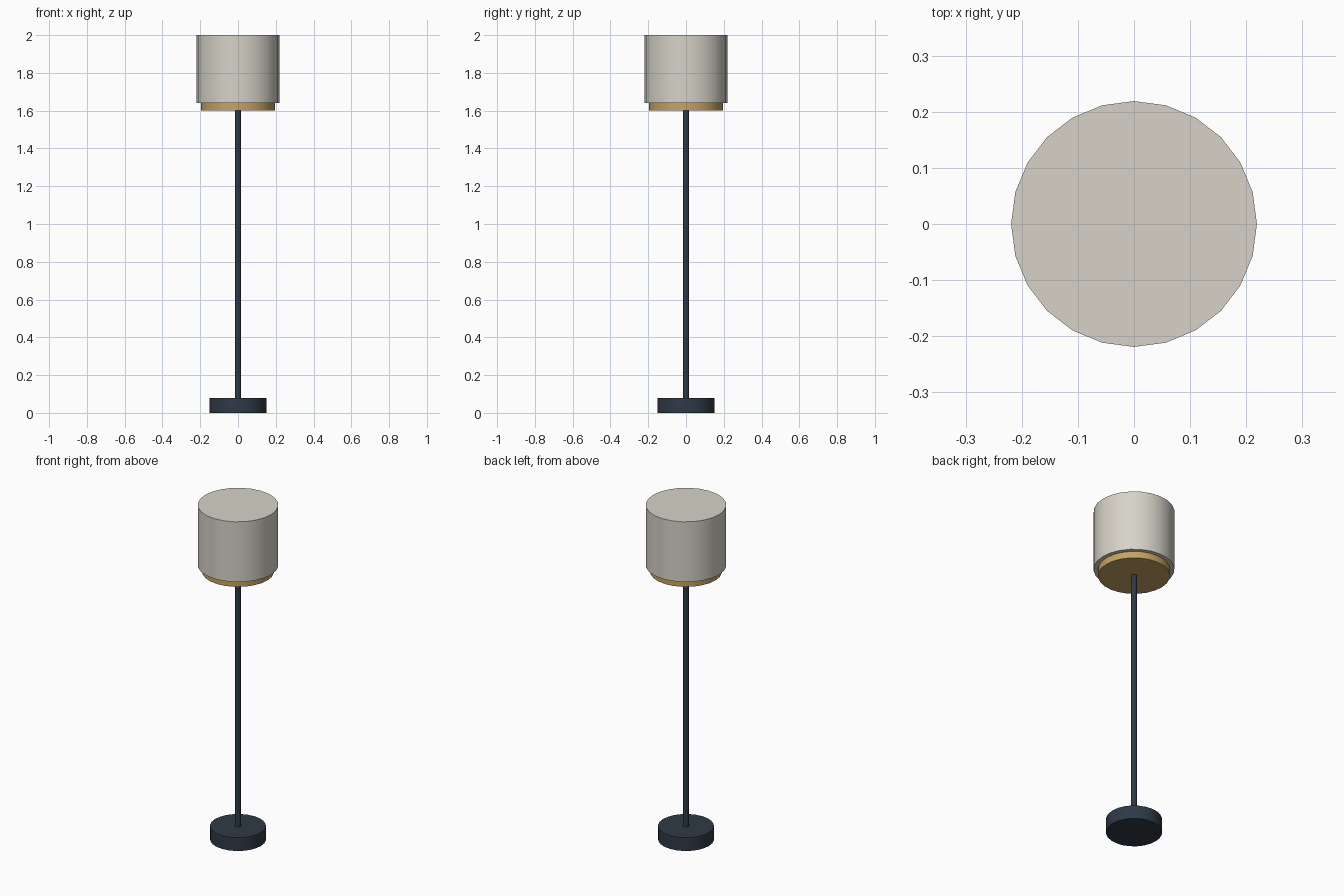
import bpy
import math

if "Cube" in bpy.data.objects:
    bpy.data.objects.remove(bpy.data.objects["Cube"])


def material(name, color):
    mat = bpy.data.materials.new(name)
    mat.diffuse_color = (*color, 1)
    mat.use_nodes = True
    mat.node_tree.nodes["Principled BSDF"].inputs["Base Color"].default_value = mat.diffuse_color
    return mat


def cylinder(name, radius, bottom, top, mat, sides=24):
    bpy.ops.mesh.primitive_cylinder_add(
        vertices=sides, radius=radius, depth=top - bottom,
        location=(0, 0, (bottom + top) / 2))
    obj = bpy.context.object
    obj.name = name
    obj.data.materials.append(mat)
    bpy.ops.object.shade_smooth_by_angle(angle=math.radians(40))
    return obj


navy = material("dark navy metal", (0.028, 0.042, 0.063))
brass = material("brass", (0.56, 0.37, 0.125))
linen = material("linen", (0.68, 0.65, 0.58))

# Weighted foot and slim pole
cylinder("base", 0.152, 0.0, 0.08, navy)
cylinder("pole", 0.017, 0.08, 1.60, navy, sides=16)

# Brass collar below the drum shade
cylinder("collar", 0.195, 1.60, 1.64, brass)
cylinder("shade", 0.219, 1.64, 2.0, linen)
